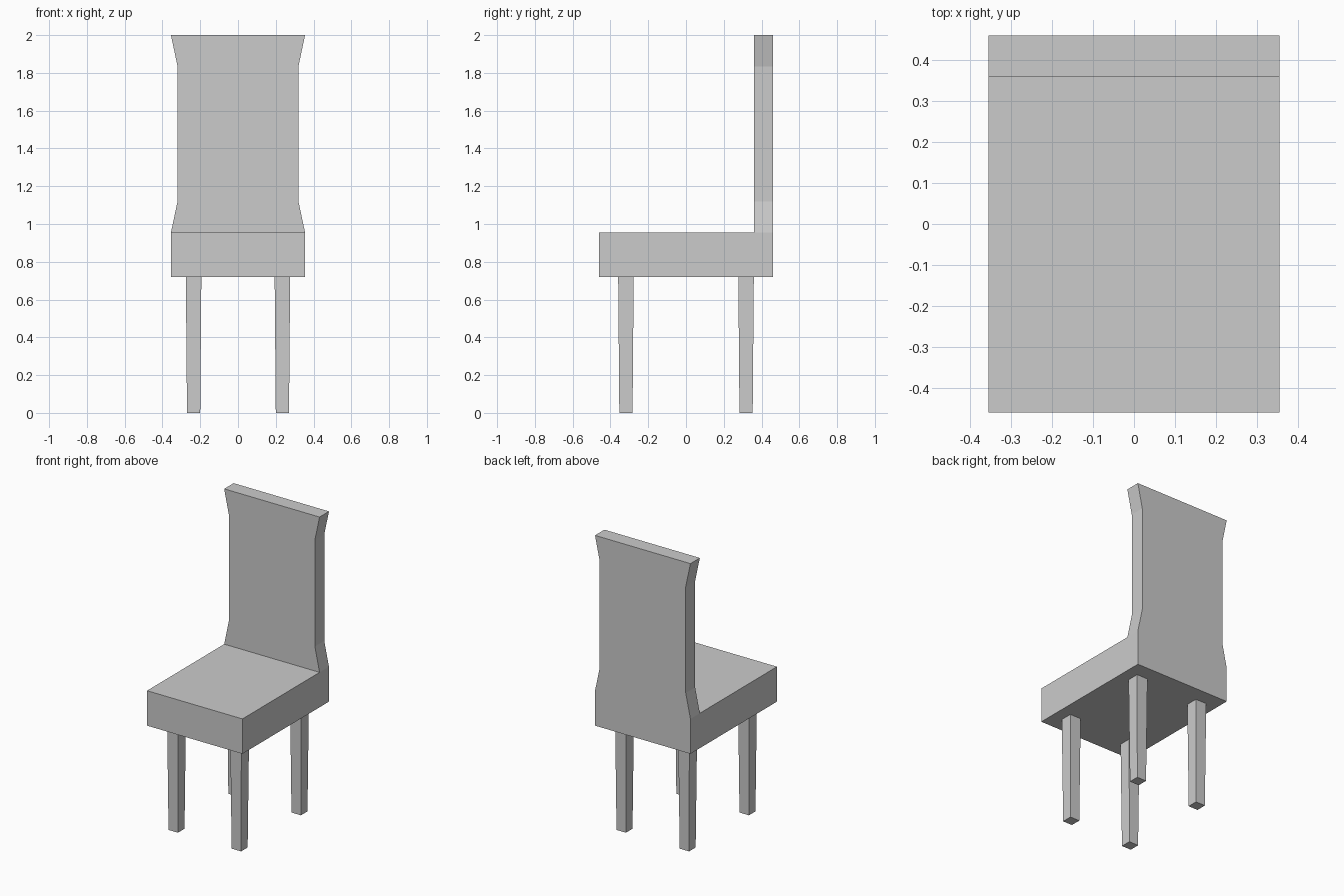
import bpy, bmesh
from mathutils import Vector

if "Cube" in bpy.data.objects:
    bpy.data.objects.remove(bpy.data.objects["Cube"])

SEAT_W, SEAT_D = 0.355, 0.46       # half width, half depth
SEAT_Z0, SEAT_Z1 = 0.72, 0.955
BACK_Y = 0.36                      # front plane of the backrest


def add_object(name, bm):
    bmesh.ops.recalc_face_normals(bm, faces=bm.faces[:])
    mesh = bpy.data.meshes.new(name)
    bm.to_mesh(mesh)
    bm.free()
    obj = bpy.data.objects.new(name, mesh)
    bpy.context.collection.objects.link(obj)
    return obj


# Upholstered body: seat block with the rear strip extruded up into the backrest
bm = bmesh.new()
bmesh.ops.create_cube(bm, size=2)
for v in bm.verts:
    v.co = Vector((v.co.x * SEAT_W, v.co.y * SEAT_D,
                   SEAT_Z1 if v.co.z > 0 else SEAT_Z0))
bmesh.ops.bisect_plane(bm, geom=bm.verts[:] + bm.edges[:] + bm.faces[:],
                       plane_co=(0, BACK_Y, 0), plane_no=(0, 1, 0))
bm.normal_update()
face = next(f for f in bm.faces
            if f.normal.z > 0.9 and f.calc_center_median().y > BACK_Y)
for z, half_w in ((1.12, 0.32), (1.835, 0.32), (2.0, SEAT_W)):
    new_face = bmesh.ops.extrude_discrete_faces(bm, faces=[face])["faces"][0]
    face = new_face
    for v in face.verts:
        v.co.x = half_w if v.co.x > 0 else -half_w
        v.co.z = z
add_object("seat_and_backrest", bm)


# Tapered square legs
def leg(name, x, y):
    bm = bmesh.new()
    bmesh.ops.create_cube(bm, size=2)
    for v in bm.verts:
        top = v.co.z > 0
        half = 0.041 if top else 0.035
        v.co = Vector((x + v.co.x * half, y + v.co.y * half,
                       SEAT_Z0 if top else 0))
    add_object(name, bm)


for side, x in (("left", -0.235), ("right", 0.235)):
    leg(f"front_{side}_leg", x, -0.318)
    leg(f"back_{side}_leg", x, 0.318)
